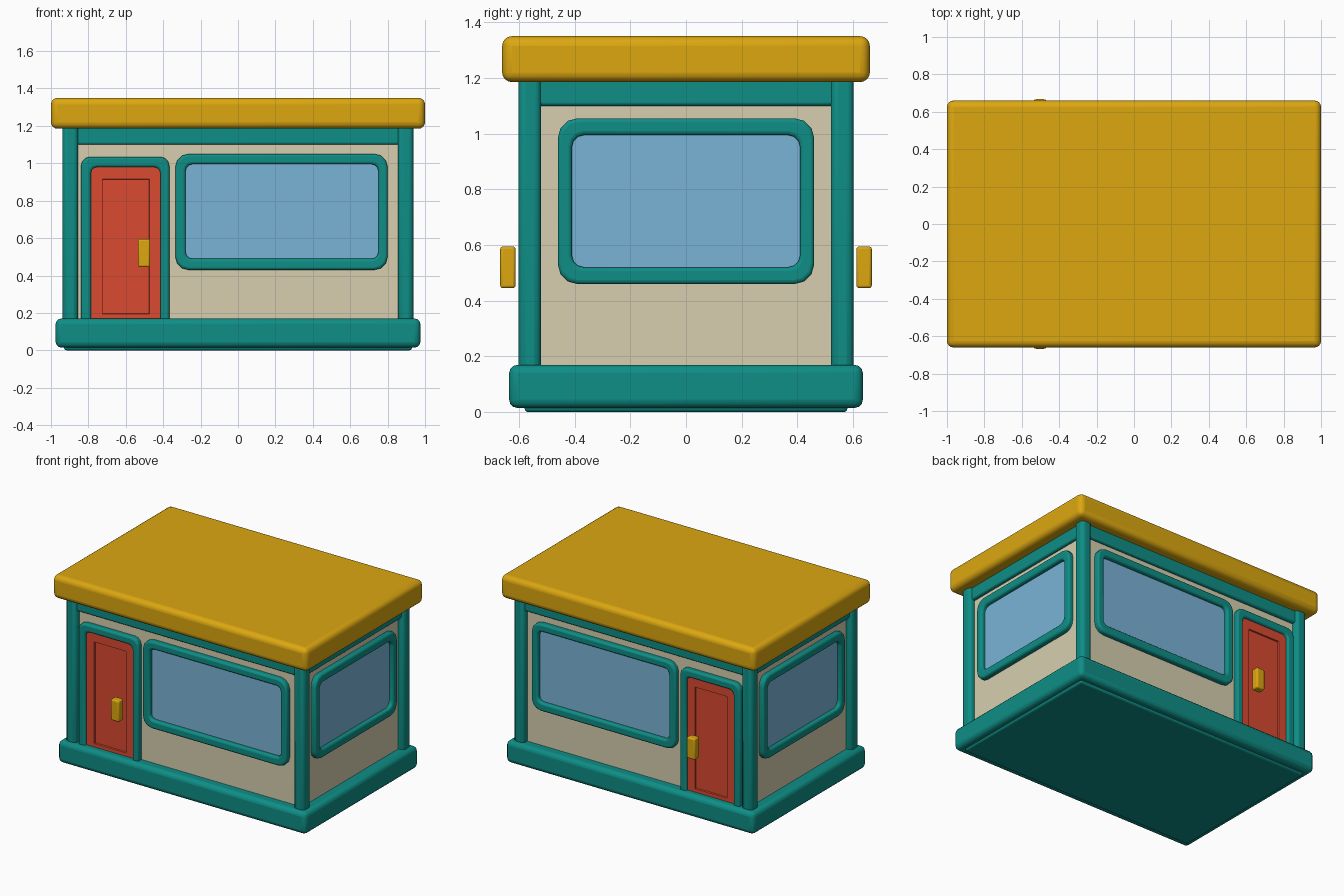
import bpy, bmesh, math
from mathutils import Vector

cube = bpy.data.objects.get("Cube")
if cube:
    bpy.data.objects.remove(cube, do_unlink=True)


def material(name, r, g, b):
    """Flat colour given as 8-bit screen values, stored as linear."""
    col = [(c / 255 / 12.92 if c < 11 else ((c / 255 + 0.055) / 1.055) ** 2.4) for c in (r, g, b)] + [1]
    m = bpy.data.materials.new(name)
    m.use_nodes = True
    m.diffuse_color = col
    m.node_tree.nodes["Principled BSDF"].inputs["Base Color"].default_value = col
    return m


TEAL = material("teal trim", 14, 142, 134)
YELLOW = material("golden yellow", 220, 167, 16)
CREAM = material("cream wall", 215, 207, 175)
RED = material("red door", 218, 74, 48)
GLASS = material("blue glass", 122, 180, 215)


def finish(name, bm, mat, bevel=0.0, segments=3):
    bmesh.ops.recalc_face_normals(bm, faces=bm.faces)
    mesh = bpy.data.meshes.new(name)
    bm.to_mesh(mesh)
    bm.free()
    mesh.materials.append(mat)
    ob = bpy.data.objects.new(name, mesh)
    bpy.context.collection.objects.link(ob)
    if bevel:
        mod = ob.modifiers.new("soft edges", "BEVEL")
        mod.width, mod.segments = bevel, segments
        mod.limit_method, mod.angle_limit = "ANGLE", math.radians(40)
    bpy.ops.object.select_all(action="DESELECT")
    ob.select_set(True)
    bpy.context.view_layer.objects.active = ob
    bpy.ops.object.shade_smooth_by_angle(angle=math.radians(40))
    return ob


def box(name, lo, hi, mat, bevel=0.0, segments=3):
    bm = bmesh.new()
    bmesh.ops.create_cube(bm, size=1)
    lo, hi = Vector(lo), Vector(hi)
    for v in bm.verts:
        v.co = (lo + hi) / 2 + v.co * (hi - lo)
    return finish(name, bm, mat, bevel, segments)


# Each side maps (along, depth outward, height) to the model
SIDES = {
    "front": lambda a, d, z: (a, -d, z),
    "back": lambda a, d, z: (a, d, z),
    "right": lambda a, d, z: (-d, a, z),
    "left": lambda a, d, z: (d, a, z),
}


def outline(a0, a1, z0, z1, r, steps=3):
    """Rounded rectangle as (along, height) pairs."""
    pts = []
    corners = ((a1 - r, z1 - r), (a0 + r, z1 - r), (a0 + r, z0 + r), (a1 - r, z0 + r))
    for i, (ca, cz) in enumerate(corners):
        for s in range(steps + 1):
            t = math.pi / 2 * (i + s / steps)
            pts.append((ca + r * math.cos(t), cz + r * math.sin(t)))
    return pts


def frame(name, side, outer, inner, back, front):
    """Closed ring between two rounded rectangles."""
    bm = bmesh.new()
    loops = [[bm.verts.new(SIDES[side](a, d, z)) for a, z in pts]
             for pts, d in ((outer, back), (outer, front), (inner, front), (inner, back))]
    n = len(outer)
    for k in range(4):
        p, q = loops[k], loops[(k + 1) % 4]
        for i in range(n):
            j = (i + 1) % n
            bm.faces.new((p[i], p[j], q[j], q[i]))
    return finish(name, bm, TEAL, 0.014)


def panel(name, side, pts, back, front, mat, inset=None):
    """Solid plate, optionally with a sunken field."""
    bm = bmesh.new()
    rear, fore = [[bm.verts.new(SIDES[side](a, d, z)) for a, z in pts] for d in (back, front)]
    bm.faces.new(rear)
    face = bm.faces.new(fore)
    for i in range(len(pts)):
        j = (i + 1) % len(pts)
        bm.faces.new((rear[i], rear[j], fore[j], fore[i]))
    bmesh.ops.recalc_face_normals(bm, faces=bm.faces)
    if inset:
        bmesh.ops.inset_region(bm, faces=[face], thickness=inset, depth=0)
        bmesh.ops.inset_region(bm, faces=[face], thickness=0.012, depth=-0.01)
    return finish(name, bm, mat)


# Shell: plinth, walls, top band and roof
box("plinth_foot", (-0.93, -0.58, 0), (0.93, 0.58, 0.05), TEAL, 0.015)
box("plinth", (-0.975, -0.635, 0.015), (0.975, 0.635, 0.17), TEAL, 0.03)
box("walls", (-0.895, -0.56, 0.1), (0.895, 0.56, 1.2), CREAM)
box("top_band", (-0.918, -0.583, 1.1), (0.918, 0.583, 1.22), TEAL, 0.012)
box("roof", (-1, -0.66, 1.185), (1, 0.66, 1.35), YELLOW, 0.035, 4)

# Corner posts
for sx, ex in ((-1, "right"), (1, "left")):
    for sy, ey in ((-1, "front"), (1, "back")):
        xs, ys = sorted((sx * 0.855, sx * 0.937)), sorted((sy * 0.52, sy * 0.602))
        box(f"post_{ey}_{ex}", (xs[0], ys[0], 0.1), (xs[1], ys[1], 1.22), TEAL, 0.025)

# Long sides: wide window, door and handle
for side in ("front", "back"):
    frame(f"window_frame_{side}", side, outline(-0.335, 0.80, 0.43, 1.05, 0.07),
          outline(-0.28, 0.75, 0.49, 0.995, 0.035), 0.54, 0.597)
    panel(f"window_glass_{side}", side, outline(-0.3, 0.77, 0.47, 1.015, 0.04), 0.54, 0.568, GLASS)
    frame(f"door_frame_{side}", side, outline(-0.84, -0.367, 0.08, 1.035, 0.05),
          outline(-0.787, -0.415, 0.13, 0.98, 0.035), 0.54, 0.597)
    panel(f"door_{side}", side, outline(-0.8, -0.4, 0.12, 0.99, 0.03), 0.54, 0.578, RED, 0.075)
    y = sorted(SIDES[side](0, d, 0)[1] for d in (0.612, 0.667))
    box(f"door_handle_{side}", (-0.535, y[0], 0.445), (-0.47, y[1], 0.595), YELLOW, 0.01)

# Short sides: one centred window each
for side in ("right", "left"):
    frame(f"window_frame_{side}", side, outline(-0.46, 0.46, 0.46, 1.055, 0.07),
          outline(-0.41, 0.41, 0.52, 0.995, 0.045), 0.87, 0.932)
    panel(f"window_glass_{side}", side, outline(-0.43, 0.43, 0.5, 1.015, 0.045), 0.87, 0.903, GLASS)
